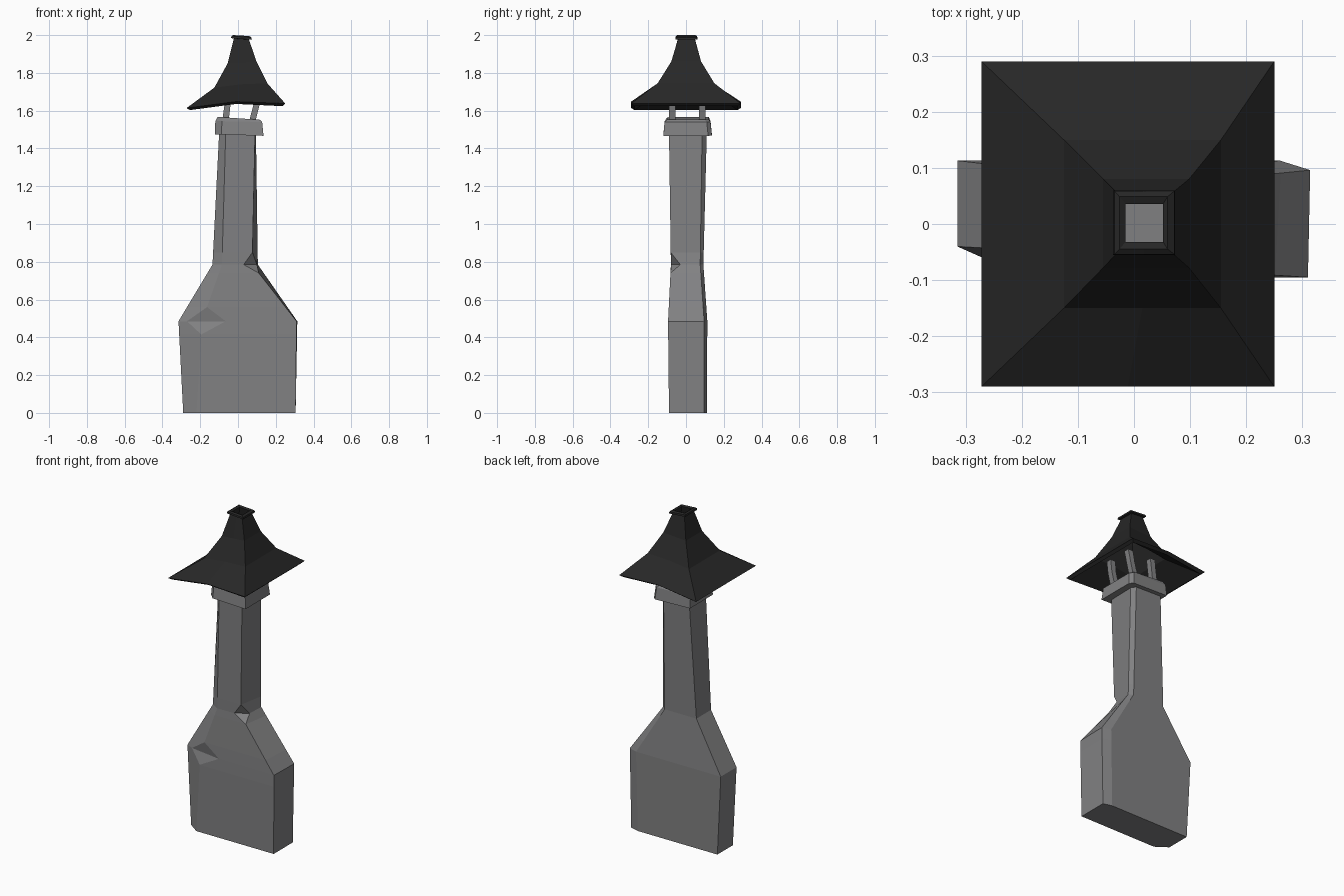
import bpy, bmesh
from mathutils import Vector

if "Cube" in bpy.data.objects:
    bpy.data.objects.remove(bpy.data.objects["Cube"])


def material(name, rgb):
    m = bpy.data.materials.new(name)
    m.diffuse_color = (*rgb, 1)
    m.use_nodes = True
    m.node_tree.nodes["Principled BSDF"].inputs["Base Color"].default_value = m.diffuse_color
    return m


STONE = material("grey stone", (0.22, 0.22, 0.225))
METAL = material("dark metal", (0.020, 0.020, 0.020))


def loft(name, rings, mat, closed=False):
    """Skin a stack of equal-sized rings; cap the ends or join them in a loop."""
    bm = bmesh.new()
    loops = [[bm.verts.new(p) for p in r] for r in rings]
    n = len(loops[0])
    pairs = list(zip(loops, loops[1:]))
    if closed:
        pairs.append((loops[-1], loops[0]))
    for a, b in pairs:
        for i in range(n):
            j = (i + 1) % n
            bm.faces.new((a[i], a[j], b[j], b[i]))
    if not closed:
        bm.faces.new(loops[0][::-1])
        bm.faces.new(loops[-1])
    bmesh.ops.remove_doubles(bm, verts=bm.verts, dist=0.0002)
    bmesh.ops.recalc_face_normals(bm, faces=bm.faces)
    me = bpy.data.meshes.new(name)
    bm.to_mesh(me)
    bm.free()
    me.materials.append(mat)
    ob = bpy.data.objects.new(name, me)
    bpy.context.collection.objects.link(ob)
    return ob


# Stack body: key sections, corners anticlockwise from the front-left bevel
KEYS = [
    (0.0, [(-.29, -.04), (-.22, -.09), (.305, -.09), (.305, .095), (.25, .11), (-.29, .11)]),
    (.485, [(-.315, -.04), (-.19, -.095), (.31, -.095), (.314, .096), (.26, .113), (-.315, .113)]),
    (.785, [(-.135, -.05), (-.085, -.08), (.075, -.08), (.105, .075), (.08, .092), (-.135, .092)]),
    (1.48, [(-.10, -.05), (-.065, -.09), (.09, -.09), (.095, .085), (.075, .11), (-.10, .11)]),
]


def section(z):
    """Interpolated section, with the two chipped corners doubled."""
    for (z0, a), (z1, b) in zip(KEYS, KEYS[1:]):
        if z0 <= z <= z1:
            t = (z - z0) / (z1 - z0)
            p = [Vector((*q, z0)).lerp(Vector((*r, z1)), t) for q, r in zip(a, b)]
            return [p[0], p[1], p[1].copy(), p[2], p[2].copy(), p[3], p[4], p[5]]


rings = {z: section(z) for z in (0, .415, .485, .56, .74, .785, .85, 1.48)}
# Chips: split a corner into two set-back points
rings[.485][1:3] = [Vector((-.27, -.06, .485)), Vector((-.065, -.092, .485))]
rings[.785][3:5] = [Vector((.03, -.078, .785)), Vector((.10, -.03, .785))]
loft("chimney_stack", list(rings.values()), STONE)


# Collar at the top of the stack, with the same bevelled corners
def collar(x0, x1, y0, y1, zl, zr):
    pts = [(x0, y0 + .035), (x0 + .035, y0), (x1, y0), (x1, y1 - .02), (x1 - .02, y1), (x0, y1)]
    return [(x, y, zl + (zr - zl) * (x - x0) / (x1 - x0)) for x, y in pts]


loft("collar", [collar(-.123, .135, -.12, .137, 1.475, 1.467),
                collar(-.12, .128, -.113, .13, 1.545, 1.54),
                collar(-.108, .115, -.10, .12, 1.567, 1.552)], STONE)

# Four leaning posts holding the hood
for side, x0, x1 in (("left", -.067, -.048), ("right", .076, .112)):
    for end, y in (("front", -.073), ("back", .087)):
        post = []
        for x, z, h in ((x0, 1.545, .017), (x0 + (x1 - x0) * .6, 1.63, .016), (x1 - .004, 1.70, .017)):
            yy = y * (1 if z < 1.69 else .95)
            post.append([(x + sx * h, yy + sy * .017, z)
                         for sx, sy in ((-1, -1), (1, -1), (1, 1), (-1, 1))])
        loft(f"post_{side}_{end}", post, STONE)


# Hood: hollow flared pyramid, slightly tilted, eaves raised in the middle
def hood_ring(x0, x1, y0, y1, zl, zr, bow=0.0):
    xm, zm = (x0 + x1) / 2, (zl + zr) / 2 + bow
    return [(x0, y0, zl), (xm, y0, zm), (x1, y0, zr),
            (x1, y1, zr), (xm, y1, zm), (x0, y1, zl)]


loft("hood", [hood_ring(*r) for r in (
    (-.255, .235, -.272, .272, 1.603, 1.624, .022),
    (-.272, .25, -.29, .29, 1.614, 1.638, .022),
    (-.125, .155, -.15, .15, 1.722, 1.745, .006),
    (-.055, .098, -.078, .08, 1.85, 1.86),
    (-.022, .058, -.043, .047, 1.982, 1.976),
    (-.037, .073, -.055, .06, 1.984, 1.976),
    (-.035, .072, -.054, .059, 1.995, 1.987),
    (-.026, .060, -.045, .049, 2.0, 1.995),
    (-.015, .052, -.032, .036, 1.994, 1.99),
    (-.042, .083, -.062, .064, 1.85, 1.86),
    (-.11, .14, -.135, .135, 1.705, 1.728, .006))], METAL, closed=True)
